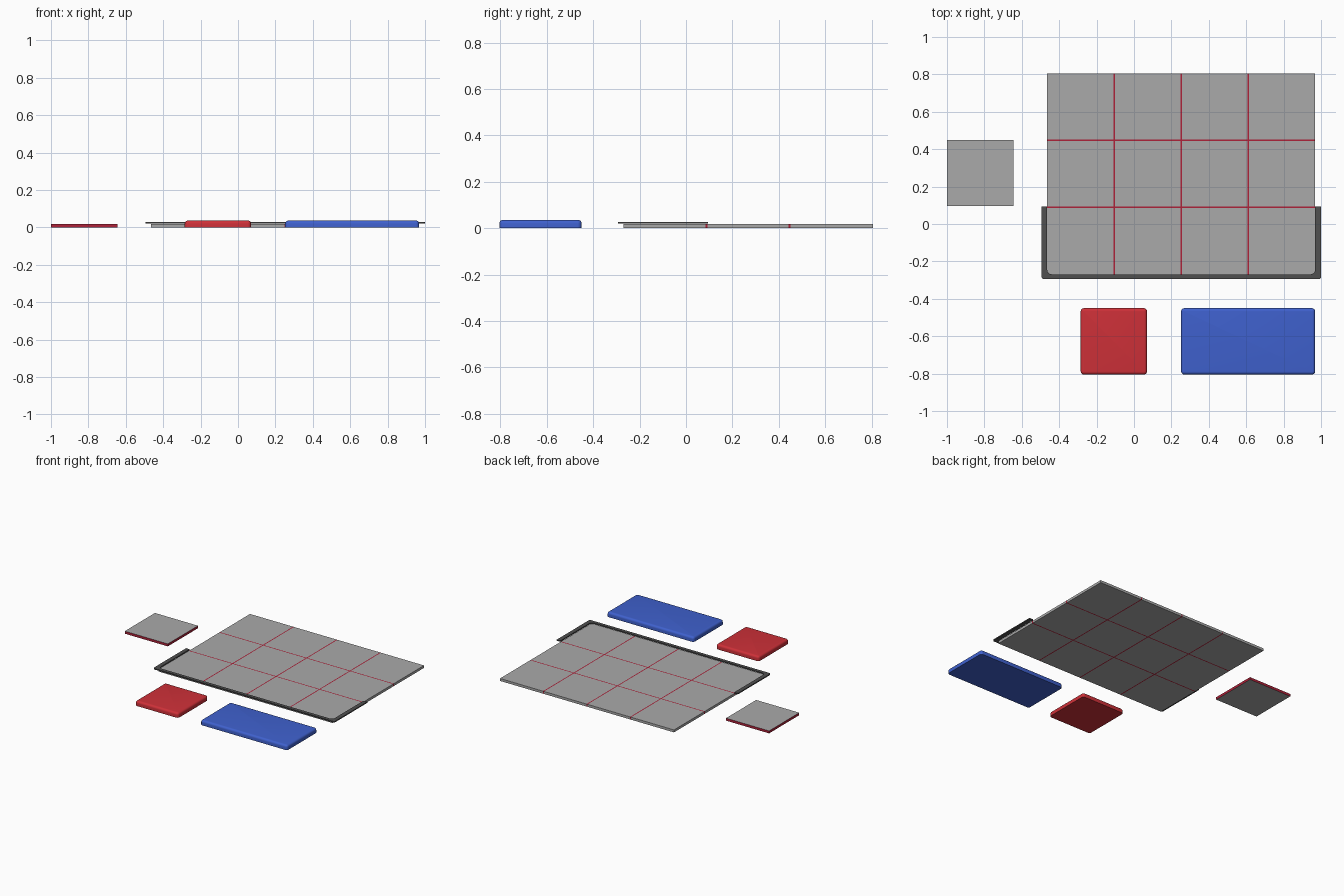
import bpy, bmesh, math

if "Cube" in bpy.data.objects:
    bpy.data.objects.remove(bpy.data.objects["Cube"])

def material(name, rgb):
    m = bpy.data.materials.new(name)
    m.diffuse_color = (*rgb, 1)
    m.use_nodes = True
    m.node_tree.nodes["Principled BSDF"].inputs["Base Color"].default_value = m.diffuse_color
    return m

RED = material("red", (0.62, 0.03, 0.04))
CRIMSON = material("crimson", (0.42, 0.015, 0.04))
BLUE = material("blue", (0.05, 0.12, 0.62))
DARK = material("dark_grey", (0.08, 0.08, 0.08))
GREY = material("grey", (0.4, 0.4, 0.4))

def add_object(name, bm, *mats):
    me = bpy.data.meshes.new(name)
    bmesh.ops.recalc_face_normals(bm, faces=bm.faces[:])
    bm.to_mesh(me)
    bm.free()
    ob = bpy.data.objects.new(name, me)
    bpy.context.collection.objects.link(ob)
    for m in mats:
        me.materials.append(m)
    return ob

def prism(name, pts, z0, z1, *mats, side_mat=0):
    """Extrude a flat outline from z0 to z1."""
    bm = bmesh.new()
    f = bm.faces.new([bm.verts.new((x, y, z0)) for x, y in pts])
    top = bmesh.ops.extrude_face_region(bm, geom=[f], use_keep_orig=True)
    for v in top["geom"]:
        if isinstance(v, bmesh.types.BMVert):
            v.co.z = z1
    for face in bm.faces:
        zs = [v.co.z for v in face.verts]
        if max(zs) - min(zs) > 1e-5:
            face.material_index = side_mat
    return add_object(name, bm, *mats)

def rect(x0, x1, y0, y1):
    return [(x0, y0), (x1, y0), (x1, y1), (x0, y1)]

def arc(cx, cy, r, a0, a1, n=6):
    return [(cx + r * math.cos(math.radians(a0 + (a1 - a0) * i / n)),
             cy + r * math.sin(math.radians(a0 + (a1 - a0) * i / n))) for i in range(n + 1)]

def smooth(ob):
    bpy.ops.object.select_all(action='DESELECT')
    bpy.context.view_layer.objects.active = ob
    ob.select_set(True)
    bpy.ops.object.shade_smooth_by_angle()

X0, Y0, P, H, J = -0.465, -0.27, 0.3585, 0.0185, 0.008
COLS, ROWS = 4, 3
X1, Y1 = X0 + COLS * P, Y0 + ROWS * P

# Floor tiles, with joint gaps only between neighbours
for i in range(COLS):
    for j in range(ROWS):
        xa = X0 + i * P + (J / 2 if i else 0)
        xb = X0 + (i + 1) * P - (J / 2 if i < COLS - 1 else 0)
        ya = Y0 + j * P + (J / 2 if j else 0)
        yb = Y0 + (j + 1) * P - (J / 2 if j < ROWS - 1 else 0)
        prism(f"tile_{i}_{j}", rect(xa, xb, ya, yb), 0, H, GREY)

# Red joints: long rows, then column pieces between them
for j in range(1, ROWS):
    y = Y0 + j * P
    prism(f"row_joint_{j}", rect(X0, X1, y - J / 2, y + J / 2), 0, H, CRIMSON)
for i in range(1, COLS):
    x = X0 + i * P
    for j in range(ROWS):
        ya = Y0 + j * P + (J / 2 if j else 0)
        yb = Y0 + (j + 1) * P - (J / 2 if j < ROWS - 1 else 0)
        prism(f"column_joint_{i}_{j}", rect(x - J / 2, x + J / 2, ya, yb), 0, H, CRIMSON)

# Loose tile with red edges
prism("loose_tile", rect(-1, -0.645, 0.095, 0.45), 0, H, GREY, CRIMSON, side_mat=1)

# U-shaped edge trim around the front row
outer = arc(-0.482, -0.282, 0.012, 180, 270) + arc(0.988, -0.282, 0.012, 270, 360)
inner = arc(0.944, -0.244, 0.025, 360, 270) + arc(-0.439, -0.244, 0.025, 270, 180)
trim = ([(-0.494, 0.094)] + outer + [(1.0, 0.094), (0.969, 0.094)]
        + inner + [(-0.464, 0.094)])
smooth(prism("edge_trim", trim, 0.0195, 0.0275, DARK))

# Cushions with rounded corners and a rounded top rim
def cushion(name, x0, x1, y0, y1, h, mat):
    r, k = 0.018, 0.016
    bm = bmesh.new()
    levels = [(0, 0)] + [(k * (1 - math.cos(a)), h - k + k * math.sin(a))
                         for a in [math.radians(18 * t) for t in range(6)]]
    rings = []
    for inset, z in levels:
        q = r - inset
        pts = []
        for cx, cy, a in ((x0 + r, y0 + r, 180), (x1 - r, y0 + r, 270),
                          (x1 - r, y1 - r, 0), (x0 + r, y1 - r, 90)):
            pts += arc(cx, cy, q, a, a + 90)
        rings.append([bm.verts.new((x, y, z)) for x, y in pts])
    n = len(rings[0])
    for a, b in zip(rings, rings[1:]):
        for i in range(n):
            bm.faces.new((a[i], a[(i + 1) % n], b[(i + 1) % n], b[i]))
    bm.faces.new(rings[0])
    bm.faces.new(rings[-1])
    smooth(add_object(name, bm, mat))

cushion("red_cushion", -0.285, 0.07, -0.805, -0.45, 0.036, RED)
cushion("blue_cushion", 0.252, 0.969, -0.805, -0.45, 0.036, BLUE)
